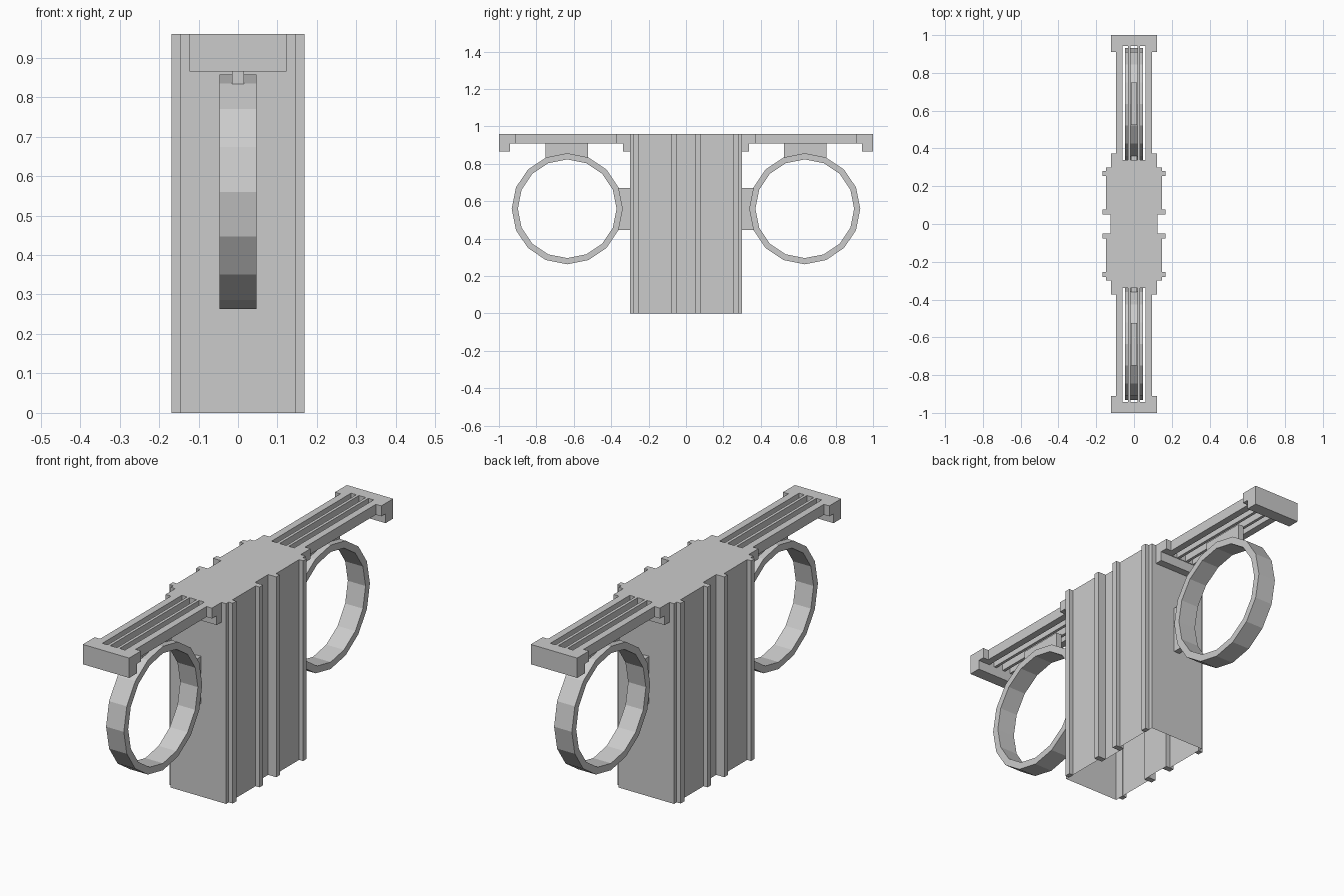
import bpy, bmesh, math

old = bpy.data.objects.get("Cube")
if old:
    bpy.data.objects.remove(old, do_unlink=True)

grey = bpy.data.materials.new("plain_grey")
grey.use_nodes = True
COLOUR = (0.6, 0.6, 0.6, 1)
grey.diffuse_color = COLOUR
grey.node_tree.nodes["Principled BSDF"].inputs["Base Color"].default_value = COLOUR

TOP, UNDER, FOOT = 0.96, 0.91, 0.865   # deck top, deck underside, lip bottom


def finish(bm, name):
    mesh = bpy.data.meshes.new(name)
    bm.to_mesh(mesh)
    bm.free()
    mesh.materials.append(grey)
    obj = bpy.data.objects.new(name, mesh)
    bpy.context.collection.objects.link(obj)
    return obj


def box(name, xs, ys, zs):
    bm = bmesh.new()
    bmesh.ops.create_cube(bm, size=1)
    for v in bm.verts:
        v.co = [sum(r) / 2 + c * (r[1] - r[0]) for c, r in zip(v.co, (xs, ys, zs))]
    return finish(bm, name)


def span(a, b, sign):
    return tuple(sorted((a * sign, b * sign)))


# Hollow body: stepped outline pulled up, closed on top and open below
quarter = [(0.125, 0.055), (0.147, 0.055), (0.147, 0.3)]
outline = (quarter + [(-x, y) for x, y in reversed(quarter)]
           + [(-x, -y) for x, y in quarter] + [(x, -y) for x, y in reversed(quarter)])
bm = bmesh.new()
low = [bm.verts.new((x, y, 0)) for x, y in outline]
high = [bm.verts.new((x, y, TOP)) for x, y in outline]
for i in range(len(low)):
    j = (i + 1) % len(low)
    bm.faces.new((low[i], low[j], high[j], high[i]))
bm.faces.new(high)
finish(bm, "body_shell")

# Vertical ribs on both long sides
for sx in (1, -1):
    for sy in (1, -1):
        for a, b in ((0.05, 0.077), (0.253, 0.28)):
            box("side_rib", span(0.125 if a < 0.1 else 0.145, 0.168, sx),
                span(a, b, sy), (0, TOP))

for s, end in ((-1, "front"), (1, "back")):
    # Deck pieces with lips
    box(end + "_inner_deck", (-0.123, 0.123), span(0.3, 0.34, s), (UNDER, TOP))
    for sx in (1, -1):
        box(end + "_inner_shoulder", span(0.06, 0.123, sx), span(0.34, 0.373, s), (UNDER, TOP))
        box(end + "_outer_shoulder", span(0.06, 0.123, sx), span(0.91, 0.942, s), (UNDER, TOP))
        box(end + "_outer_rail", span(0.06, 0.094, sx), span(0.373, 0.91, s), (UNDER, TOP))
        box(end + "_inner_rail", span(0.018, 0.032, sx), span(0.34, 0.942, s), (UNDER, TOP))
    box(end + "_inner_lip", (-0.123, 0.123), span(0.3, 0.337, s), (FOOT, UNDER))
    box(end + "_end_cap", (-0.123, 0.123), span(0.942, 1.0, s), (FOOT, TOP))

    # Sixteen-sided ring
    bm = bmesh.new()
    rows = []
    for k in range(16):
        t = math.tau * k / 16
        rows.append([bm.verts.new((x, s * 0.635 + r * math.cos(t), 0.56 + r * math.sin(t)))
                     for x, r in ((-0.047, 0.297), (0.047, 0.297), (0.047, 0.264), (-0.047, 0.264))])
    for k in range(16):
        p, q = rows[k], rows[(k + 1) % 16]
        for c in range(4):
            d = (c + 1) % 4
            bm.faces.new((p[c], p[d], q[d], q[c]))
    bmesh.ops.recalc_face_normals(bm, faces=bm.faces)
    finish(bm, end + "_ring")

    # Thin webs tying the ring to deck and body
    box(end + "_top_web", (-0.015, 0.015), span(0.525, 0.75, s), (0.832, UNDER))
    box(end + "_side_web", (-0.015, 0.015), span(0.3, 0.363, s), (0.447, 0.672))
